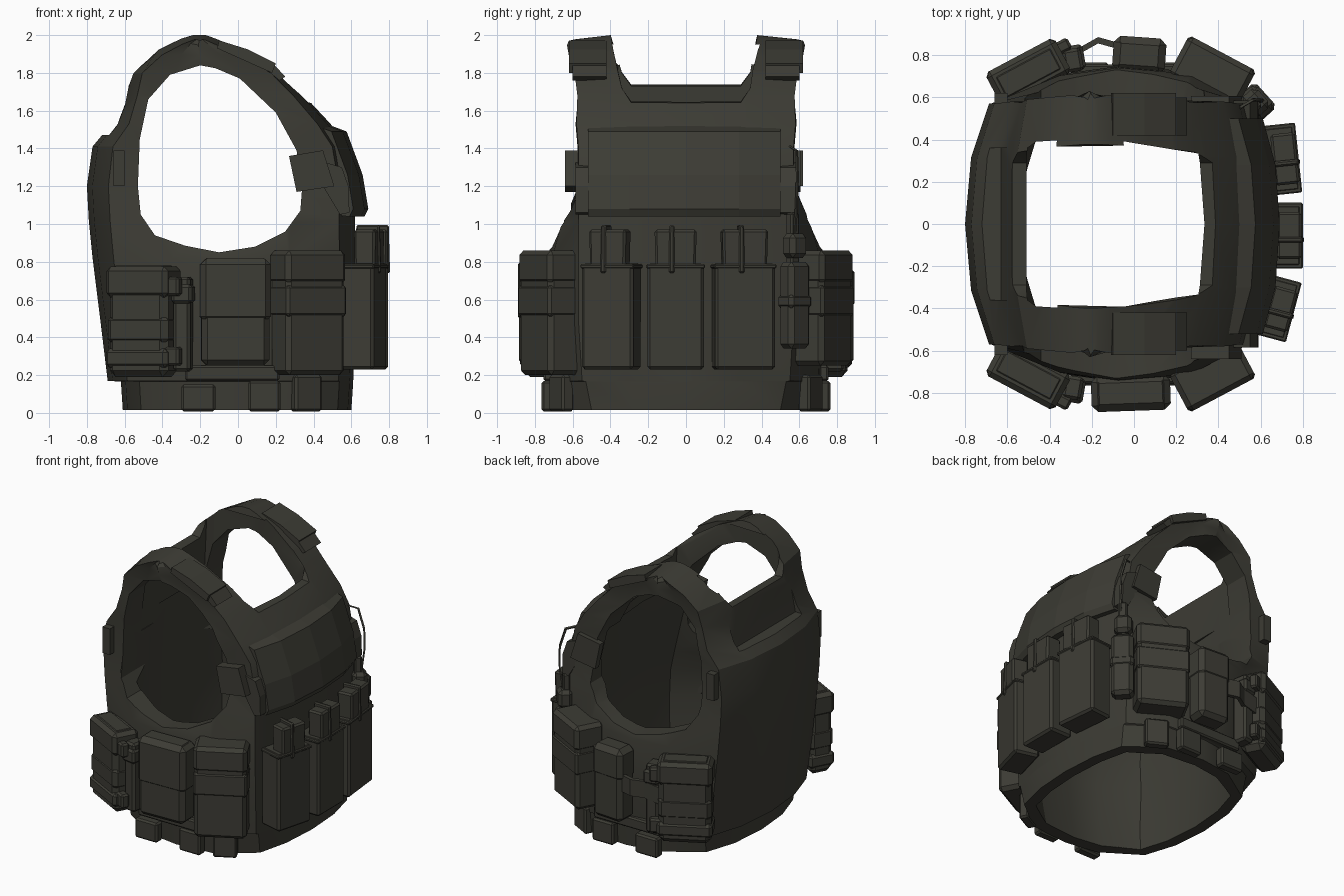
import bpy, bmesh, math
from mathutils import Matrix, Vector

if "Cube" in bpy.data.objects:
    bpy.data.objects.remove(bpy.data.objects["Cube"])

fabric = bpy.data.materials.new("dark_olive_fabric")
fabric.diffuse_color = (0.046, 0.045, 0.035, 1)
fabric.use_nodes = True
fabric.node_tree.nodes["Principled BSDF"].inputs["Base Color"].default_value = fabric.diffuse_color


def finish(name, bm):
    bmesh.ops.recalc_face_normals(bm, faces=bm.faces)
    me = bpy.data.meshes.new(name)
    bm.to_mesh(me)
    bm.free()
    me.materials.append(fabric)
    ob = bpy.data.objects.new(name, me)
    bpy.context.collection.objects.link(ob)
    return ob


def loft(name, rings):
    """Closed solid through rings of equal point count."""
    bm = bmesh.new()
    vs = [[bm.verts.new(p) for p in r] for r in rings]
    n = len(vs[0])
    for a, b in zip(vs, vs[1:]):
        for i in range(n):
            j = (i + 1) % n
            bm.faces.new((a[i], a[j], b[j], b[i]))
    bm.faces.new(vs[0][::-1])
    bm.faces.new(vs[-1])
    return finish(name, bm)


def prism(name, pts, y0, y1):
    return loft(name, [[(x, y, z) for x, z in pts] for y in (y0, y1)])


def box(name, x, y, ang, size, z0, z1, off=(0, 0), top=1.0, bevel=0.015):
    """Bevelled box facing outward along ang; off = (sideways, outward)."""
    bm = bmesh.new()
    bmesh.ops.create_cube(bm, size=1)
    for v in bm.verts:
        k = top if v.co.z > 0 else 1
        v.co = Vector((v.co.x * size[0] * k + off[0], v.co.y * size[1] * k + off[1],
                       z0 if v.co.z < 0 else z1))
    if bevel:
        bmesh.ops.bevel(bm, geom=bm.edges[:], offset=bevel, segments=1, affect='EDGES')
    bm.transform(Matrix.Translation((x, y, 0)) @ Matrix.Rotation(math.radians(ang - 90), 4, 'Z'))
    return finish(name, bm)


def section(z, xb, xf, yc, ys):
    """Plan outline of the torso at one height."""
    half = [(0.02, yc * .55), (.08, yc), (.3, ys * .95), (.5, ys), (.75, ys * .96),
            (.94, yc), (.985, yc * .55)]
    loop = [(0, 0)] + half + [(1, 0)] + [(t, -y) for t, y in reversed(half)]
    return [(xb + (xf - xb) * t, y, z) for t, y in loop]


# vest shell: torso solid with cavity, arm openings and neck cut away
vest = loft("vest_shell", [section(*s) for s in (
    (.015, -.61, .60, .50, .71), (.165, -.62, .61, .53, .72), (.17, -.69, .61, .55, .73),
    (.5, -.73, .62, .57, .75), (.82, -.77, .62, .57, .74), (1.02, -.79, .62, .57, .68),
    (1.2, -.80, .62, .57, .60), (1.41, -.77, .58, .57, .60), (1.53, -.67, .49, .58, .61),
    (1.68, -.61, .35, .575, .595), (1.80, -.57, .22, .59, .605), (1.92, -.44, .03, .60, .62),
    (1.98, -.31, -.11, .61, .63), (2.0, -.24, -.17, .60, .62))])
cavity = loft("cavity_cutter", [section(*s) for s in (
    (-.1, -.52, .51, .45, .60), (.17, -.54, .53, .48, .65), (.5, -.57, .55, .50, .69),
    (.70, -.56, .54, .50, .67), (.85, -.56, .50, .49, .61), (1.2, -.55, .41, .49, .53),
    (1.42, -.54, .37, .46, .48))])
# boxy upper cavity behind the chest and back panels
upper = loft("upper_cavity_cutter", [[(xb, -yb, z), (xb + .04, -yb - .03, z), (-.15, -.41, z), (xf, -yf, z),
                                      (xf + .025, 0, z), (xf, yf, z), (-.15, .41, z),
                                      (xb + .04, yb + .03, z), (xb, yb, z)]
                                     for z, xb, xf, yb, yf in ((1.30, -.53, .33, .36, .34),
                                                               (1.95, -.50, .29, .36, .33))])
arm = prism("arm_cutter", [
    (-.53, 1.2), (-.515, 1.05), (-.44, .94), (-.28, .885), (-.1, .85), (.09, .88),
    (.25, .96), (.33, 1.07), (.34, 1.2), (.31, 1.39), (.2, 1.59), (.01, 1.77),
    (-.12, 1.825), (-.2, 1.84), (-.36, 1.79), (-.475, 1.66), (-.52, 1.45)], -1.2, 1.2)
neck = loft("neck_cutter", [[(x, -.29, z), (x, .29, z), (x, .34, z + .07), (x, .43, 2.2),
                             (x, -.43, 2.2), (x, -.34, z + .07)]
                            for x, z in ((-1.1, 1.79), (1.1, 1.57))])
# recess below the back of the neck
recess = prism("back_recess_cutter", [(-1.0, 1.47), (-.63, 1.47), (-.565, 1.80), (-1.0, 1.80)], -.36, .36)
cutters = (cavity, upper, arm, neck, recess)
for cutter in cutters:
    m = vest.modifiers.new(cutter.name, 'BOOLEAN')
    m.operation, m.solver, m.object = 'DIFFERENCE', 'EXACT', cutter
bpy.context.view_layer.update()
dg = bpy.context.evaluated_depsgraph_get()
cut_mesh = bpy.data.meshes.new_from_object(vest.evaluated_get(dg))
vest.modifiers.clear()
vest.data = cut_mesh
for cutter in cutters:
    bpy.data.objects.remove(cutter)
# shoulders slope down to the outside
for v in cut_mesh.vertices:
    if v.co.z > 1.85 and abs(v.co.y) > .5:
        v.co.z -= (abs(v.co.y) - .5) * .25
cut_mesh.shade_smooth()
cut_mesh.set_sharp_from_angle(angle=math.radians(28))

# curved chest flap
flap = [(.44, 1.54), (.575, 1.49), (.66, 1.26), (.69, 1.08), (.67, 1.04), (.5, 1.05)]
loft("chest_flap", [[(x - d, y, z) for x, z in flap] for y, d in
                    ((-.52, .08), (-.3, .02), (0, 0), (.28, .02), (.50, .08))])

# three magazine pouches on the chest
for i, (x, y, a, w) in enumerate(((.665, -.395, -15, .28), (.705, -.055, 0, .30), (.685, .305, 6, .32))):
    box(f"magazine_pouch_{i}", x, y, a, (w, .18), .23, .79)
    box(f"magazine_pouch_rim_{i}", x, y, a, (w + .012, .19), .765, .787, bevel=.006)
    box(f"magazine_{i}", x, y, a, (w - .09, .11), .72, .97, off=(0, .03), top=1.06, bevel=.012)
    box(f"magazine_loop_{i}", x, y, a, (.03, .14), .74, .995, off=(.02, .03), top=.9, bevel=.008)

for s, side in ((-1, "right"), (1, "left")):
    # shoulder strap pads and buckles
    prism(f"shoulder_pad_{side}", [(-.11, 1.93), (-.10, 1.972), (.05, 1.925), (.20, 1.85),
                                   (.18, 1.80)], s * .42, s * .62)
    prism(f"shoulder_webbing_{side}", [(.17, 1.80), (.19, 1.845), (.25, 1.78), (.22, 1.76)],
          s * .42, s * .60)
    y_out = .64 if s < 0 else .605
    prism(f"front_buckle_{side}", [(.27, 1.36), (.45, 1.39), (.51, 1.2), (.31, 1.17)],
          s * .56, s * y_out)
    prism(f"chest_strap_{side}", [(.42, 1.34), (.55, 1.30), (.585, 1.2), (.59, 1.06),
                                  (.54, 1.05), (.45, 1.2)], s * .48, s * .585)
    prism(f"rear_buckle_{side}", [(-.66, 1.2), (-.66, 1.39), (-.6, 1.39), (-.6, 1.2)],
          s * .54, s * .62)

    # rear utility pouch with cinch straps
    x, y, a = -.50, s * .715, s * 118
    box(f"utility_pouch_{side}", x, y, a, (.35, .17), .19, .78, bevel=.035)
    box(f"utility_flap_{side}", x, y, a, (.37, .19), .61, .775, bevel=.025)
    box(f"utility_band_{side}", x, y, a, (.37, .19), .24, .34, bevel=.02)
    box(f"utility_fold_{side}", x, y, a, (.36, .18), .36, .52, bevel=.03)
    for z in (.25, .62):
        box(f"cinch_buckle_{side}_{z}", x, y, a, (.11, .06), z, z + .10,
            off=(s * .185, .035), bevel=.012)

    # slim tool holder between pouches
    box(f"tool_holder_{side}", -.29, s * .775, s * 100, (.09, .11), .22, .72)
    box(f"tool_strap_{side}", -.29, s * .785, s * 100, (.11, .12), .58, .68)

    # front side pouch with flap
    x, y, a = .37, s * .715, s * 62
    box(f"side_pouch_{side}", x, y, a, (.35, .20), .20 if s < 0 else .25, .86, bevel=.025)
    box(f"side_pouch_flap_{side}", x, y, a, (.36, .215), .68, .86, bevel=.025)
    box(f"side_pouch_fold_{side}", x, y, a, (.36, .215), .51, .675)

    # lower webbing tabs
    for i, (x, w, h) in enumerate(((-.21, .18, .15), (.14, .17, .17), (.36, .16, .20))):
        box(f"webbing_tab_{side}_{i}", x, s * (.73 if x < .3 else .66), s * (90 if x < .3 else 62),
            (w, .07), .008, h, bevel=.012)
    box(f"webbing_rail_{side}", -.03, s * .73, s * 90, (.5, .05), .17, .25, bevel=.01)

# centre side pouches
box("flap_pouch_right", -.015, -.80, -88, (.36, .16), .25, .82, bevel=.03)
box("flap_pouch_cover_right", -.015, -.80, -88, (.375, .17), .48, .815, bevel=.03)
box("narrow_pouch_left", .025, .80, 86, (.24, .16), .25, .78, bevel=.03)
box("narrow_pouch_cover_left", .025, .80, 86, (.25, .17), .55, .775, bevel=.03)
# loose strap bridging the left side
loft("loose_strap_left", [[(x, y, z), (x, y + .03, z), (x, y + .03, z + .12), (x, y, z + .12)]
                          for x, y, z in ((-.36, .80, .45), (-.25, .81, .47), (-.17, .855, .48), (-.08, .83, .48))])

# rolled holder and cord at the left front corner
box("roll_holder", .58, .575, 42, (.15, .11), .34, .80, bevel=.025)
box("roll_holder_band", .58, .575, 42, (.16, .12), .55, .63, bevel=.02)
box("roll_holder_cap", .575, .575, 42, (.12, .10), .82, .95, bevel=.025)
box("roll_holder_stem", .57, .565, 42, (.06, .05), .75, 1.06, bevel=.01)
cord = [(.50, .55, 1.41), (.56, .585, 1.39), (.605, .59, 1.25), (.61, .585, 1.1), (.59, .575, .93)]
loft("cord", [[(x + .008 * math.cos(k * math.pi / 2), y + .008 * math.sin(k * math.pi / 2),
                z + .006 * math.cos(k * math.pi / 2)) for k in range(4)] for x, y, z in cord])
